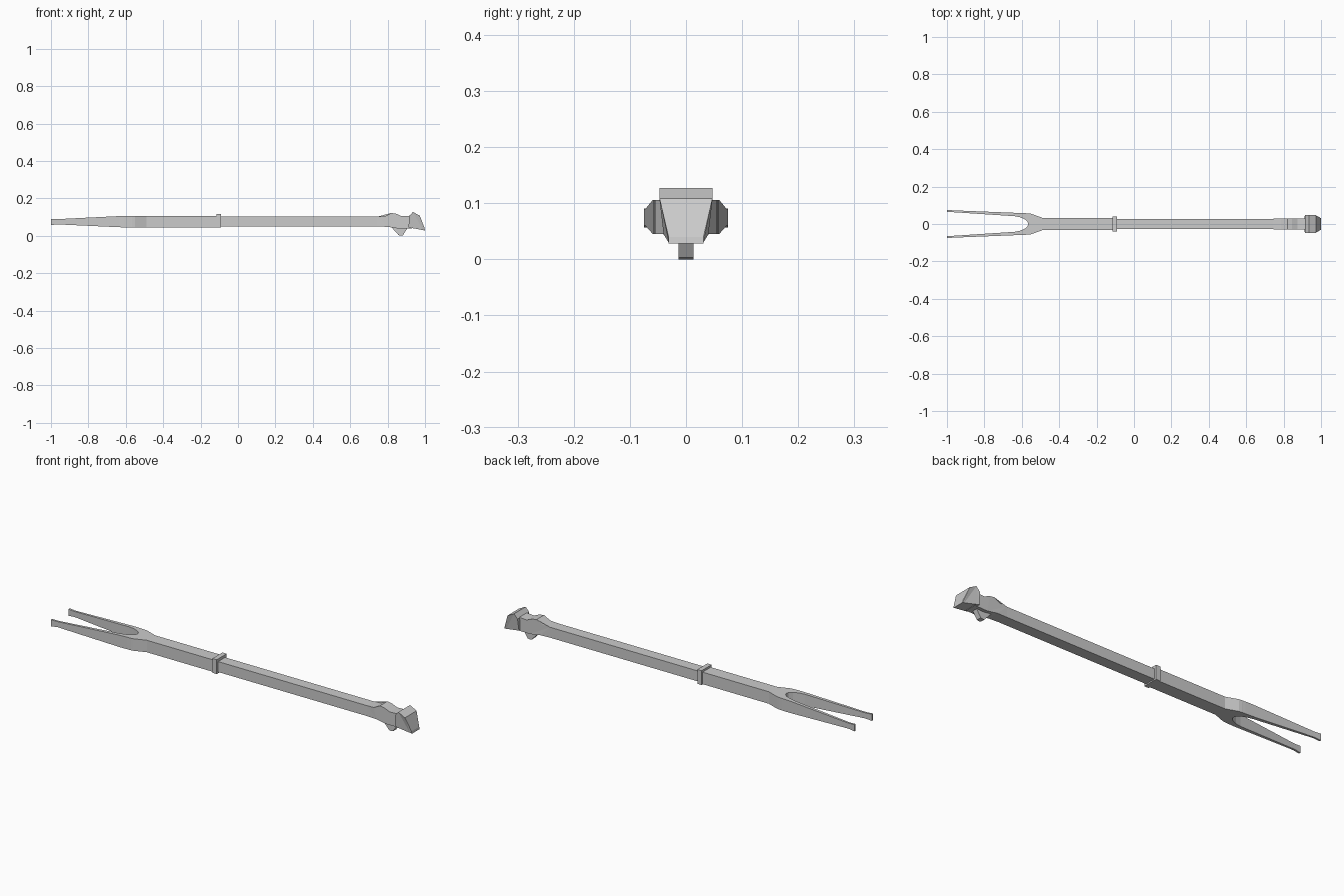
import bpy, bmesh

if "Cube" in bpy.data.objects:
    bpy.data.objects.remove(bpy.data.objects["Cube"])


def finish(name, bm):
    bmesh.ops.recalc_face_normals(bm, faces=bm.faces)
    mesh = bpy.data.meshes.new(name)
    bm.to_mesh(mesh)
    bm.free()
    ob = bpy.data.objects.new(name, mesh)
    bpy.context.collection.objects.link(ob)
    return ob


def side_profile(name, pts):
    """Symmetric solid from a side profile of (x, z, half width)."""
    bm = bmesh.new()
    left = [bm.verts.new((x, -w, z)) for x, z, w in pts]
    right = [bm.verts.new((x, w, z)) for x, z, w in pts]
    n = len(pts)
    for i in range(n):
        j = (i + 1) % n
        bm.faces.new((left[i], left[j], right[j], right[i]))
    caps = [bm.faces.new(left), bm.faces.new(right)]
    bmesh.ops.triangulate(bm, faces=caps)
    return finish(name, bm)


def box(name, x0, x1, w, z0, z1):
    return side_profile(name, [(x0, z0, w), (x1, z0, w), (x1, z1, w), (x0, z1, w)])


# Front shaft and the collar joining it to the fork
box("shaft", -0.10, 0.80, 0.028, 0.049, 0.102)
box("collar", -0.116, -0.092, 0.04, 0.043, 0.116)

# Forked rear: stations of (x, inner y, outer y, bottom z, top z), mirrored
stations = [
    (-0.10, 0, 0.033, 0.045, 0.106),
    (-0.49, 0, 0.033, 0.045, 0.106),
    (-0.55, 0, 0.055, 0.045, 0.106),
    (-0.572, 0, 0.057, 0.045, 0.106),
    (-0.569, 0.012, 0.057, 0.045, 0.106),
    (-0.585, 0.026, 0.058, 0.045, 0.106),
    (-0.61, 0.036, 0.059, 0.045, 0.106),
    (-0.64, 0.042, 0.060, 0.046, 0.105),
    (-0.965, 0.063, 0.073, 0.061, 0.089),
    (-1.00, 0.065, 0.075, 0.057, 0.091),
]
stations[3] = (-0.566, 0, 0.057, 0.045, 0.106)
bm = bmesh.new()
rings = [[bm.verts.new(p) for p in ((x, a, lo), (x, b, lo), (x, b, hi), (x, a, hi))]
         for x, a, b, lo, hi in stations]
for k in range(len(rings) - 1):
    r, s = rings[k], rings[k + 1]
    for i in range(4):
        if i == 3 and stations[k + 1][1] == 0:
            continue  # open along the mirror seam
        j = (i + 1) % 4
        bm.faces.new((r[i], r[j], s[j], s[i]))
bm.faces.new(rings[0])
bm.faces.new(rings[-1])
fork = finish("fork", bm)
mir = fork.modifiers.new("mirror", 'MIRROR')
mir.use_axis = (False, True, False)
mir.use_clip = True

# Neck with a raised hump on top
w = 0.03
side_profile("neck", [
    (0.745, 0.049, 0.028), (0.80, 0.048, w), (0.86, 0.038, w), (0.93, 0.040, w),
    (0.93, 0.108, w), (0.875, 0.105, w), (0.845, 0.118, w), (0.82, 0.122, w),
    (0.785, 0.104, w), (0.745, 0.102, 0.028)])

# Trigger-like peg below the neck
side_profile("peg", [
    (0.815, 0.052, 0.013), (0.858, 0.004, 0.013), (0.868, 0, 0.013),
    (0.882, 0.003, 0.013), (0.912, 0.05, 0.013)])

# Flared head with a sloping, tapered front
side_profile("head", [
    (0.912, 0.045, 0.040), (0.99, 0.030, 0.031), (1.0, 0.028, 0.031),
    (0.998, 0.040, 0.031), (0.972, 0.108, 0.047),
    (0.935, 0.127, 0.047), (0.915, 0.105, 0.047)])
